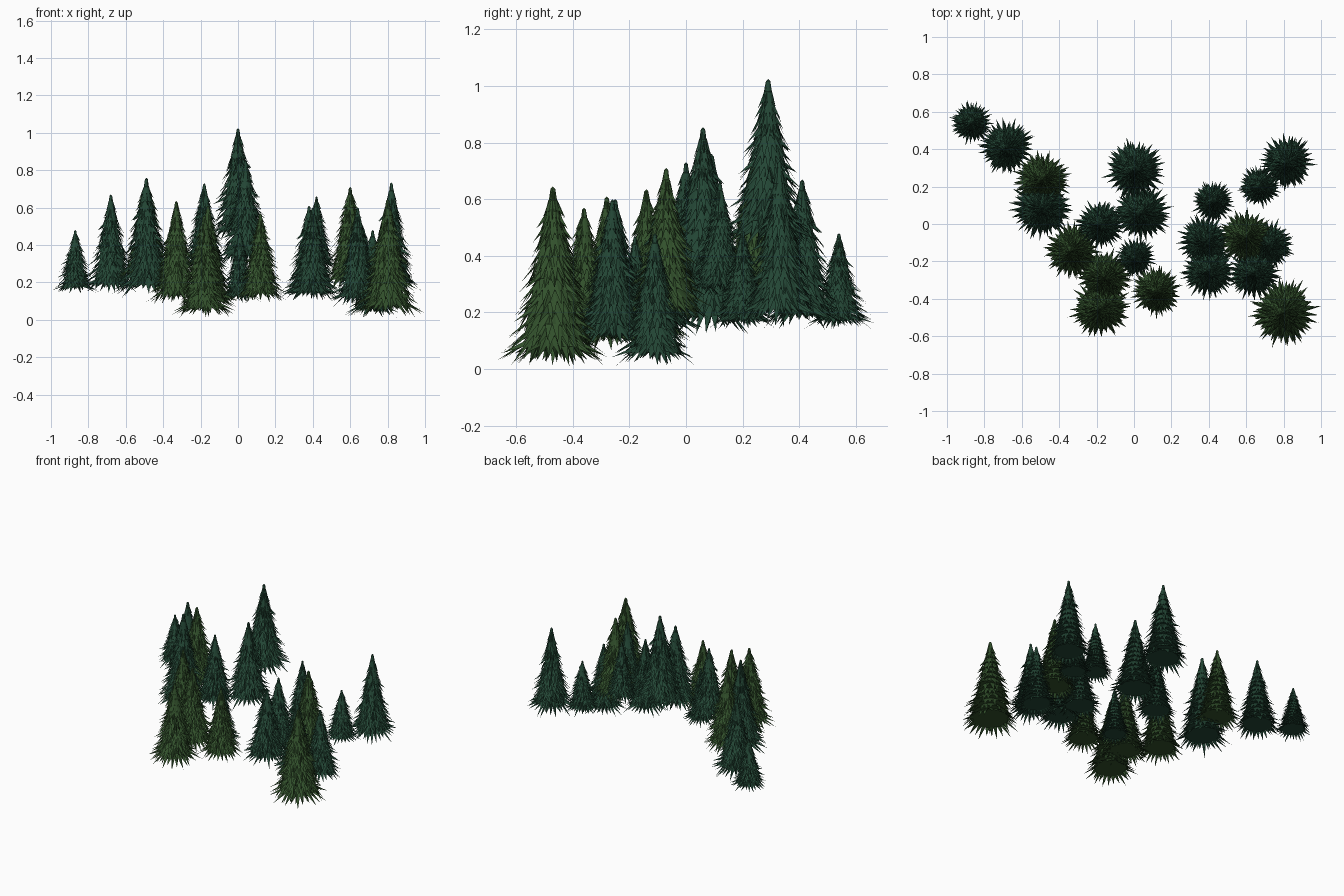
import bpy, bmesh, random
from math import cos, sin, tau
from mathutils import Vector

cube = bpy.data.objects.get("Cube")
if cube:
    bpy.data.objects.remove(cube)


def make_material(name, rgb):
    mat = bpy.data.materials.new(name)
    mat.use_nodes = True
    mat.diffuse_color = (*rgb, 1)
    mat.node_tree.nodes["Principled BSDF"].inputs["Base Color"].default_value = (*rgb, 1)
    return mat


def ring(bm, radius, z, count, turn, jitter=0.0, droop=0.0):
    verts = []
    for k in range(count):
        a = tau * (k + turn) / count + random.uniform(-jitter, jitter) * 0.1
        r = radius * (1 + random.uniform(-jitter, jitter))
        verts.append(bm.verts.new((r * cos(a), r * sin(a), z - random.uniform(0, droop))))
    return verts


def add_tier(bm, t, spacing, turn):
    """One drooping skirt of pointed needles with a closed underside."""
    count = 14 + int(14 * t)
    tip_r = 0.11 + 0.84 * t ** 0.85
    z = 1 - spacing * 1.3 - t * (0.91 - spacing * 1.3)
    inner = ring(bm, tip_r * 0.43, z + spacing * 1.1, count, turn + 0.5)
    notch = ring(bm, tip_r * 0.65, z + 0.02, count, turn)
    tips = ring(bm, tip_r, z - 0.015, count, turn + 0.5, 0.18, 0.08)
    top = bm.verts.new((0, 0, z + spacing * 1.3))
    hub = bm.verts.new((0, 0, z + 0.02))
    for k in range(count):
        n = (k + 1) % count
        for face in ((inner[k], notch[k], tips[k]), (inner[k], tips[k], notch[n]),
                     (inner[k], notch[n], inner[n]), (top, inner[k], inner[n]),
                     (notch[n], tips[k], notch[k]), (hub, notch[n], notch[k])):
            bm.faces.new(face)


def make_tree_mesh(name, mat, seed, tiers=14):
    random.seed(seed)
    bm = bmesh.new()
    for i in range(tiers):
        add_tier(bm, i / (tiers - 1), 0.95 / tiers, random.random())
    # Leader shoot at the very top
    shoot = bmesh.ops.create_cone(bm, segments=6, radius1=0.06, radius2=0, depth=0.1)
    bmesh.ops.translate(bm, verts=shoot["verts"], vec=Vector((0, 0, 0.95)))
    mesh = bpy.data.meshes.new(name)
    bm.to_mesh(mesh)
    bm.free()
    mesh.materials.append(mat)
    return mesh


blue = make_tree_mesh("spruce_mesh", make_material("blue_green_needles", (0.017, 0.062, 0.036)), 1)
green = make_tree_mesh("fir_mesh", make_material("leaf_green_needles", (0.032, 0.082, 0.025)), 2)


def plant(mesh, kind, trees):
    for i, (x, y, base, top, radius) in enumerate(trees):
        tree = bpy.data.objects.new(f"{kind}_tree_{i + 1}", mesh)
        tree.location = (x, y, base)
        tree.scale = (radius, radius, top - base)
        tree.rotation_euler.z = i * 1.3
        bpy.context.collection.objects.link(tree)


# Each tree: x, y, base height, top height, radius
plant(blue, "spruce", [
    (-.87, .54, .14, .48, .115), (-.68, .41, .14, .67, .15), (-.49, .09, .12, .76, .17),
    (-.18, 0, .25, .73, .135), (0, .29, .42, 1.025, .165), (.04, .06, .29, .855, .16),
    (.01, -.18, .09, .47, .11), (.38, -.09, .11, .61, .145), (.40, -.25, .10, .60, .15),
    (.42, .12, .26, .66, .115), (.67, .20, .14, .49, .115), (.82, .33, .15, .735, .15),
    (.72, -.11, .01, .48, .14), (.64, -.26, .07, .60, .145)])
plant(green, "fir", [
    (-.49, .24, .20, .75, .155), (-.33, -.14, .08, .635, .155), (-.16, -.28, .06, .61, .155),
    (-.18, -.45, .01, .56, .165), (.12, -.36, .09, .57, .14), (.60, -.07, .16, .71, .155),
    (.80, -.47, .01, .645, .185)])
